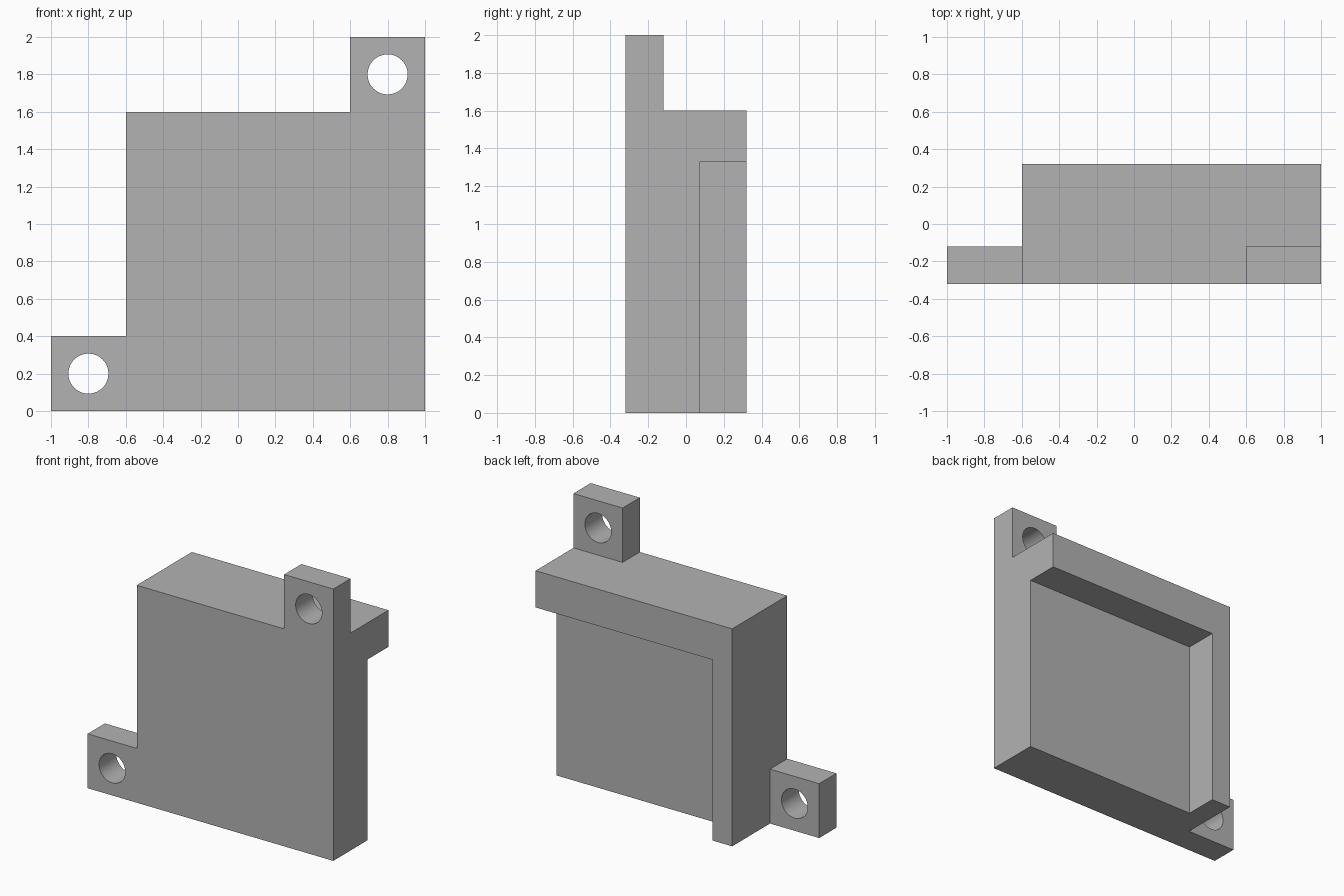
import bpy, bmesh, math
from mathutils import Vector

default = bpy.data.objects.get("Cube")
if default:
    bpy.data.objects.remove(default, do_unlink=True)

# One grey for the whole part
grey = bpy.data.materials.new("neutral grey")
grey.use_nodes = True
colour = (0.45, 0.45, 0.45, 1)
grey.diffuse_color = colour
grey.node_tree.nodes["Principled BSDF"].inputs["Base Color"].default_value = colour

FRONT, BACK = -0.32, 0.32


def prism(name, outline, y0, y1):
    """Extrude an (x, z) outline from y0 to y1."""
    bm = bmesh.new()
    face = bm.faces.new([bm.verts.new((x, y0, z)) for x, z in outline])
    new = bmesh.ops.extrude_face_region(bm, geom=[face])["geom"]
    moved = [v for v in new if isinstance(v, bmesh.types.BMVert)]
    bmesh.ops.translate(bm, verts=moved, vec=Vector((0, y1 - y0, 0)))
    bmesh.ops.recalc_face_normals(bm, faces=bm.faces)
    mesh = bpy.data.meshes.new(name)
    bm.to_mesh(mesh)
    bm.free()
    mesh.materials.append(grey)
    obj = bpy.data.objects.new(name, mesh)
    bpy.context.collection.objects.link(obj)
    return obj


def rect(x0, x1, z0, z1):
    return [(x0, z0), (x1, z0), (x1, z1), (x0, z1)]


def circle(cx, cz, r, n=48):
    return [(cx + r * math.cos(math.tau * i / n), cz + r * math.sin(math.tau * i / n))
            for i in range(n)]


def combine(target, tool, operation):
    """Apply a boolean and discard the tool."""
    tool.hide_render = True
    mod = target.modifiers.new(operation, 'BOOLEAN')
    mod.operation, mod.object, mod.solver = operation, tool, 'EXACT'
    bpy.context.view_layer.objects.active = target
    bpy.ops.object.modifier_apply(modifier=mod.name)
    bpy.data.objects.remove(tool, do_unlink=True)


# Front plate with two diagonal mounting lugs
plate_outline = [(-1, 0), (1, 0), (1, 2), (0.6, 2), (0.6, 1.6),
                 (-0.6, 1.6), (-0.6, 0.4), (-1, 0.4)]
housing = prism("mounting_housing", plate_outline, FRONT, -0.12)

# Deep block behind the plate
combine(housing, prism("block", rect(-0.6, 1, 0, 1.6), -0.22, BACK), 'UNION')

# Rear recess, open at the bottom and on the left side
combine(housing, prism("recess_cutter", rect(-0.44, 1.2, -0.2, 1.33), 0.075, 0.5), 'DIFFERENCE')

# Screw holes through the lugs
for cx, cz in ((-0.8, 0.2), (0.8, 1.8)):
    combine(housing, prism("hole_cutter", circle(cx, cz, 0.107), -0.5, 0.1), 'DIFFERENCE')

# Merge coplanar faces, keep corners crisp and hole walls smooth
bm = bmesh.new()
bm.from_mesh(housing.data)
bmesh.ops.remove_doubles(bm, verts=bm.verts, dist=0.0001)
bmesh.ops.dissolve_limit(bm, angle_limit=math.radians(1), verts=bm.verts, edges=bm.edges)
bm.to_mesh(housing.data)
bm.free()
bpy.ops.object.select_all(action='DESELECT')
housing.select_set(True)
bpy.context.view_layer.objects.active = housing
bpy.ops.object.shade_smooth_by_angle(angle=math.radians(30))
